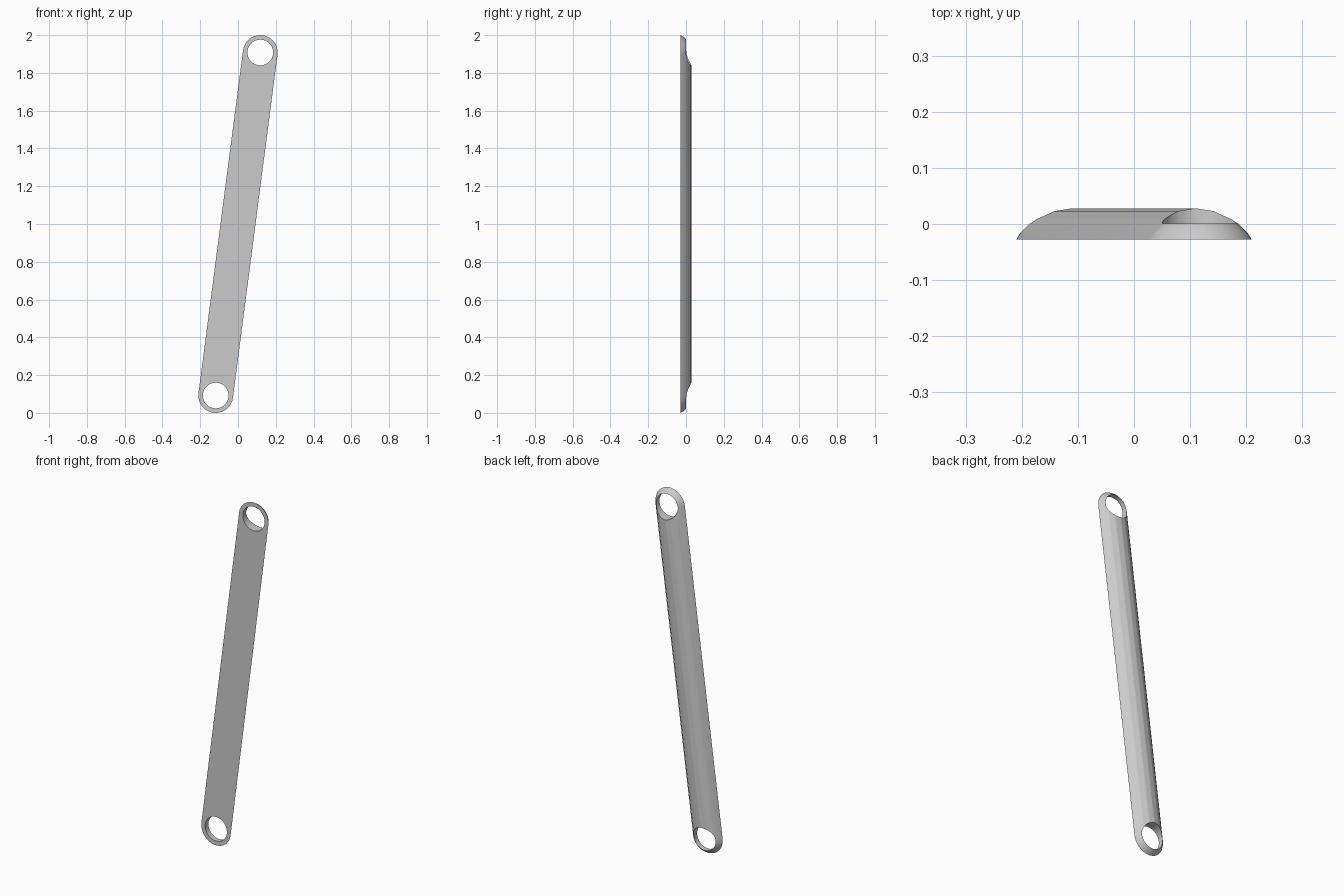
import bpy, bmesh
from math import sin, cos, pi, radians, asin, atan2
from mathutils import Vector

cube = bpy.data.objects.get("Cube")
if cube:
    bpy.data.objects.remove(cube, do_unlink=True)

END = Vector((0.118, 0, 0.908))   # centre of the upper hole; the lower one is opposite
WIDTH, HEIGHT, HOLE = 0.092, 0.056, 0.068
DOME = (WIDTH**2 + HEIGHT**2) / (2 * HEIGHT)
ARC = 20
LIFT = Vector((0, 0, 1))

grey = bpy.data.materials.new("grey")
grey.use_nodes = True
colour = (0.6, 0.6, 0.6, 1)
grey.diffuse_color = colour
grey.node_tree.nodes["Principled BSDF"].inputs["Base Color"].default_value = colour


def make_object(name, bm):
    bmesh.ops.recalc_face_normals(bm, faces=bm.faces)
    mesh = bpy.data.meshes.new(name)
    bm.to_mesh(mesh)
    bm.free()
    mesh.materials.append(grey)
    obj = bpy.data.objects.new(name, mesh)
    bpy.context.collection.objects.link(obj)
    return obj


# Stadium outline at a given radius and depth
lean = atan2(END.z, END.x)
def ring(bm, radius, y):
    verts = []
    for side in (1, -1):
        for i in range(ARC + 1):
            a = lean - pi / 2 + pi * i / ARC
            offset = END + radius * Vector((cos(a), 0, sin(a)))
            verts.append(bm.verts.new(side * offset + LIFT + Vector((0, y, 0))))
    return verts


# Bar with a flat front and a faceted domed back
bm = bmesh.new()
angles = [asin(WIDTH / DOME)] + [radians(d) for d in (54, 36, 18, 0.05)]
rings = [ring(bm, DOME * sin(a), HEIGHT / 2 - DOME * (1 - cos(a))) for a in angles]
for lower, upper in zip(rings, rings[1:]):
    for i in range(len(lower)):
        j = (i + 1) % len(lower)
        bm.faces.new((lower[i], lower[j], upper[j], upper[i]))
bm.faces.new(rings[0])
bm.faces.new(rings[-1])
bar = make_object("link_bar", bm)

# Round holes through both ends
for name, side in (("upper_hole_cutter", 1), ("lower_hole_cutter", -1)):
    bm = bmesh.new()
    bmesh.ops.create_cone(bm, cap_ends=True, segments=40, radius1=HOLE, radius2=HOLE, depth=0.3)
    cutter = make_object(name, bm)
    cutter.rotation_euler.x = pi / 2
    cutter.location = side * END + LIFT
    cutter.hide_render = True
    cut = bar.modifiers.new(name, "BOOLEAN")
    cut.operation, cut.solver, cut.object = "DIFFERENCE", "EXACT", cutter

# Apply the cuts, then shade smooth with sharp rims
bpy.ops.object.select_all(action="DESELECT")
bpy.context.view_layer.objects.active = bar
bar.select_set(True)
for mod in list(bar.modifiers):
    cutter = mod.object
    bpy.ops.object.modifier_apply(modifier=mod.name)
    bpy.data.objects.remove(cutter, do_unlink=True)
bpy.ops.object.shade_smooth_by_angle(angle=radians(30))
